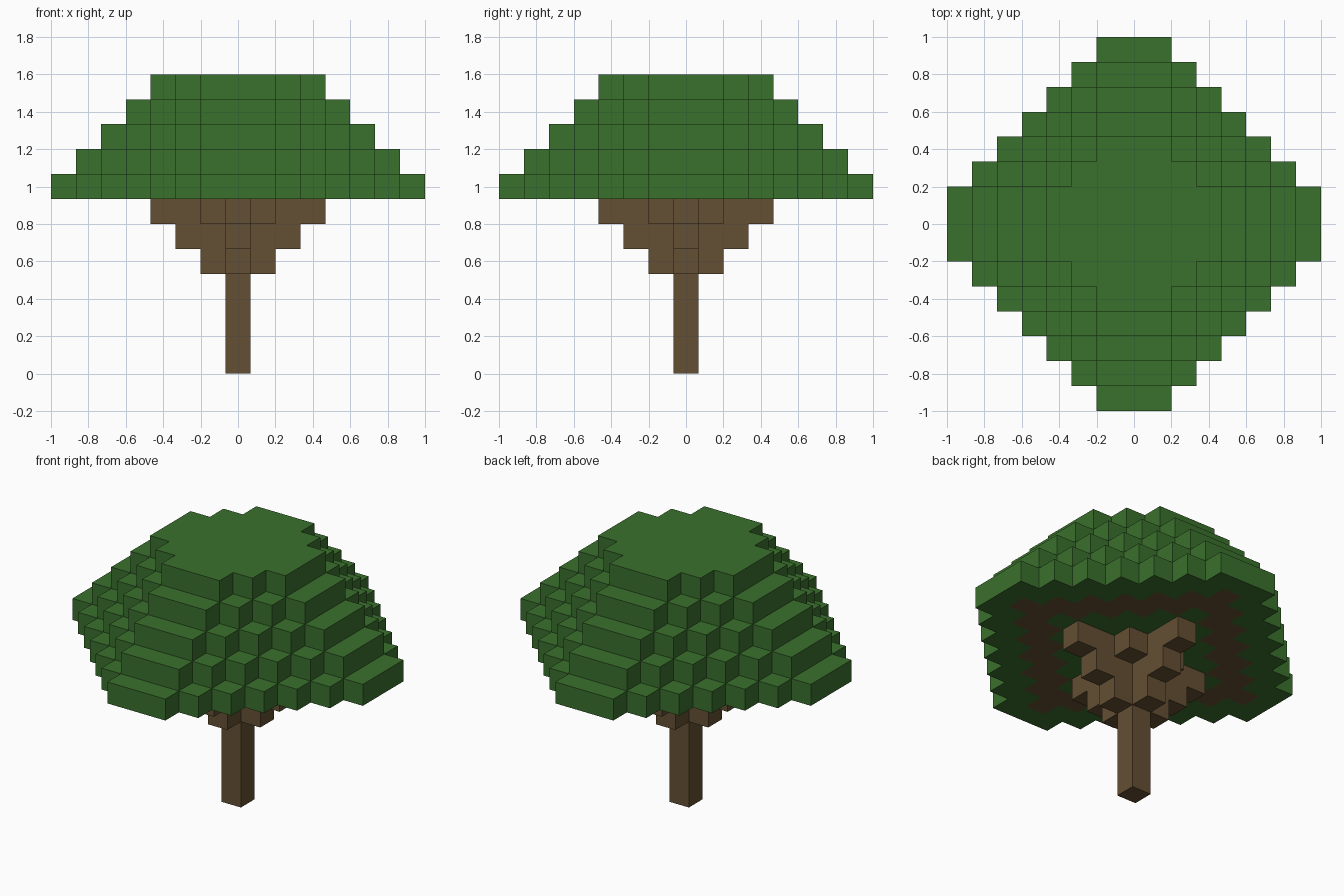
import bpy
import bmesh
from mathutils import Vector

cube = bpy.data.objects.get("Cube")
if cube:
    bpy.data.objects.remove(cube)

UNIT = 2 / 15  # edge of one block
SIDES = [Vector(d) for d in ((1, 0, 0), (-1, 0, 0), (0, 1, 0),
                             (0, -1, 0), (0, 0, 1), (0, 0, -1))]


def make_material(name, color):
    mat = bpy.data.materials.new(name)
    mat.use_nodes = True
    mat.diffuse_color = color
    mat.node_tree.nodes["Principled BSDF"].inputs["Base Color"].default_value = color
    return mat


def cells(level, reach, total):
    """Blocks of one level inside a clipped diamond."""
    span = range(-reach, reach + 1)
    return {(i, j, level) for i in span for j in span if abs(i) + abs(j) <= total}


def cross(level, reach):
    """Blocks of one level in a plus shape."""
    return {c for c in cells(level, reach, reach) if c[0] == 0 or c[1] == 0}


def build(name, blocks, solid, mat):
    """Skin the blocks, leaving out faces shared with other solid blocks."""
    bm = bmesh.new()
    for block in sorted(blocks):
        centre = Vector(block) + Vector((0, 0, 0.5))
        for n in SIDES:
            if tuple(int(v) for v in Vector(block) + n) in solid:
                continue
            u = Vector((n.y, n.z, n.x))
            w = n.cross(u)
            corners = [centre + (n + a * u + b * w) / 2
                       for a, b in ((-1, -1), (1, -1), (1, 1), (-1, 1))]
            bm.faces.new([bm.verts.new(c * UNIT) for c in corners])
    bmesh.ops.remove_doubles(bm, verts=bm.verts[:], dist=UNIT / 100)
    mesh = bpy.data.meshes.new(name)
    bm.to_mesh(mesh)
    bm.free()
    mesh.materials.append(mat)
    obj = bpy.data.objects.new(name, mesh)
    bpy.context.collection.objects.link(obj)


bark = make_material("bark_brown", (0.130, 0.080, 0.033, 1))
leaf = make_material("leaf_green", (0.042, 0.162, 0.026, 1))

# Trunk, and branches widening upward
trunk = {(0, 0, k) for k in range(4)}
branches = cross(4, 1) | cross(5, 2) | cross(6, 3) | cells(6, 1, 2)

# Twig tips showing in the underside of the crown
twigs = {c for c in cells(7, 6, 6) if abs(c[0]) + abs(c[1]) >= 5}

# Stepped crown
crown = set()
for step in range(5):
    crown |= cells(7 + step, 7 - step, 8 - step)
crown -= twigs

solid = trunk | branches | twigs | crown
build("trunk", trunk, solid, bark)
build("branches", branches, solid, bark)
build("twigs", twigs, solid, bark)
build("crown", crown, solid, leaf)
